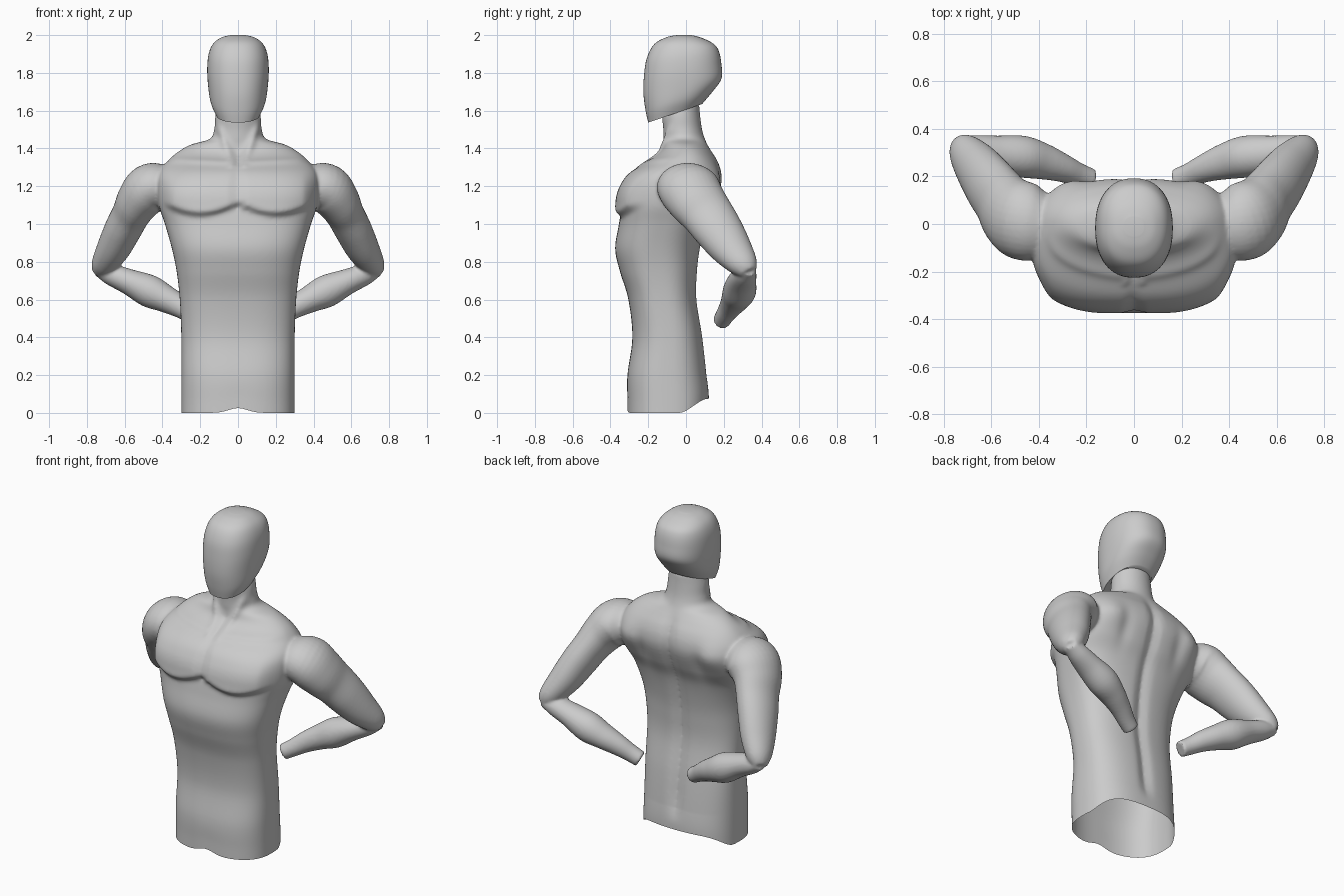
import bpy, bmesh
from math import cos, sin, pi, exp, copysign
from mathutils import Vector

if "Cube" in bpy.data.objects:
    bpy.data.objects.remove(bpy.data.objects["Cube"])


def spline(rows, steps):
    """Catmull-Rom interpolation of rows of numbers."""
    out = []
    for i in range(len(rows) - 1):
        p = [rows[max(0, min(len(rows) - 1, i + k))] for k in (-1, 0, 1, 2)]
        for j in range(steps):
            t = j / steps
            out.append([0.5 * (2*b + (c-a)*t + (2*a-5*b+4*c-d)*t*t + (3*b-a-3*c+d)*t**3)
                        for a, b, c, d in zip(*p)])
    out.append(list(rows[-1]))
    return out


def smooth(a, b, v):
    t = max(0.0, min(1.0, (v - a) / (b - a)))
    return t * t * (3 - 2 * t)


def gauss(v, w):
    return exp(-(v / w) ** 2)


def power(v, n):
    return copysign(abs(v) ** (2 / n), v)


def loft(bm, rings):
    """Skin closed rings of points and cap both ends."""
    vs = [[bm.verts.new(p) for p in r] for r in rings]
    n = len(vs[0])
    for a, b in zip(vs, vs[1:]):
        for i in range(n):
            bm.faces.new((a[i], a[(i+1) % n], b[(i+1) % n], b[i]))
    bm.faces.new(vs[0][::-1])
    bm.faces.new(vs[-1])


def make_object(name, bm):
    bmesh.ops.recalc_face_normals(bm, faces=bm.faces)
    me = bpy.data.meshes.new(name)
    bm.to_mesh(me)
    bm.free()
    ob = bpy.data.objects.new(name, me)
    bpy.context.collection.objects.link(ob)
    return ob


def limb(bm, rows, side):
    """Elliptical limb through (x, y, z, depth radius, other radius)."""
    rows = spline(rows, 5)
    pts = [Vector(r[:3]) for r in rows]
    rings = []
    for i, r in enumerate(rows):
        t = (pts[min(i+1, len(pts)-1)] - pts[max(i-1, 0)]).normalized()
        u = Vector((0, 1, 0))
        u = (u - t * u.dot(t)).normalized()
        v = t.cross(u)
        ring = [pts[i] + u * r[3] * cos(2*pi*k/32) + v * r[4] * sin(2*pi*k/32) for k in range(32)]
        rings.append([(p.x * side, p.y, p.z) for p in ring])
    part = bmesh.new()
    loft(part, rings)
    bmesh.ops.recalc_face_normals(part, faces=part.faces)
    me = bpy.data.meshes.new("tmp")
    part.to_mesh(me)
    part.free()
    bm.from_mesh(me)
    bpy.data.meshes.remove(me)


def muscles(x, z, front):
    """Depth offset of the torso skin: chest, collar, neck cords, spine, shoulder blades."""
    ax = abs(x)
    if front > 0:
        line = 1.11 - 0.055 * sin(pi * min(ax / 0.4, 1))
        d = -0.036 * smooth(line - .025, line + .015, z) * (1 - smooth(1.12, 1.32, z)) * (1 - smooth(.34, .42, ax))
        d += 0.012 * gauss(x, .025) * smooth(1.05, 1.15, z) * (1 - smooth(1.25, 1.35, z))
        d -= 0.014 * gauss(z - 1.325 - .05 * ax, .016) * smooth(.02, .07, ax)
        if z > 1.3:
            d -= 0.016 * gauss(ax - .03 - (z - 1.32) * .38, .02) * (1 - smooth(1.48, 1.56, z))
            d += 0.015 * gauss(x, .025) * gauss(z - 1.36, .05)
    else:
        d = -0.02 * gauss(x, .035) * smooth(.05, .3, z) * (1 - smooth(1.3, 1.45, z))
        d += 0.018 * gauss(ax - .29, .08) * gauss(z - 1.22, .09)
        d -= 0.012 * gauss(ax - .19, .04) * gauss(z - 1.15, .1)
    return d * min(1, abs(front) * 2)


# torso and neck sections: z, half width, front y, back y, squareness
torso = [
    (-.1, .30, -.31, .12, 2.6), (.05, .30, -.31, .12, 2.6), (.2, .30, -.31, .11, 2.6),
    (.4, .30, -.284, .088, 2.6), (.6, .308, -.305, .057, 2.6), (.75, .325, -.35, .06, 2.6),
    (.87, .35, -.375, .075, 2.6), (1.0, .387, -.355, .105, 2.7), (1.1, .42, -.34, .15, 2.9),
    (1.2, .43, -.328, .185, 2.9), (1.27, .42, -.295, .188, 2.6), (1.33, .375, -.205, .17, 2.4),
    (1.38, .32, -.14, .14, 2.2), (1.42, .25, -.122, .115, 2), (1.45, .15, -.12, .10, 2),
    (1.5, .126, -.12, .085, 2), (1.57, .12, -.125, .075, 2), (1.635, .11, -.11, .07, 2)]
bm = bmesh.new()
rings = []
for z, hw, yf, yb, n in spline(torso, 7):
    ring = []
    for k in range(128):
        c, s = cos(2*pi*k/128), sin(2*pi*k/128)
        x = hw * power(c, n)
        y = (yf + yb) / 2 + (yb - yf) / 2 * power(s, n)
        ring.append((x, y + muscles(x, z, -s), z))
    rings.append(ring)
loft(bm, rings)
bmesh.ops.recalc_face_normals(bm, faces=bm.faces)

# arms: shoulder to elbow, then elbow to wrist
upper_arm = [
    (.30, .0, 1.21, .09, .08), (.40, .0, 1.2, .15, .12), (.47, .015, 1.185, .165, .132),
    (.525, .055, 1.125, .155, .118), (.565, .11, 1.055, .14, .102), (.61, .17, .97, .13, .098),
    (.66, .24, .87, .11, .088), (.712, .305, .785, .078, .066), (.737, .332, .742, .045, .04)]
forearm = [
    (.745, .335, .755, .035, .03), (.68, .315, .735, .06, .055), (.58, .295, .695, .077, .068),
    (.47, .283, .645, .088, .086), (.38, .262, .602, .076, .072), (.30, .235, .56, .06, .06),
    (.235, .207, .518, .05, .05), (.18, .187, .485, .046, .046)]
for side in (1, -1):
    limb(bm, upper_arm, side)
    limb(bm, forearm, side)
body = make_object("body", bm)

# fuse torso and arms into one skin
m = body.modifiers.new("fuse", 'REMESH')
m.mode = 'VOXEL'
m.voxel_size = 0.009
m = body.modifiers.new("soften", 'SMOOTH')
m.factor = 0.5
m.iterations = 5
fused = bpy.data.meshes.new_from_object(body.evaluated_get(bpy.context.evaluated_depsgraph_get()))
body.modifiers.clear()
body.data = fused

# open, wavy lower hem
bm = bmesh.new()
bm.from_mesh(fused)
bmesh.ops.bisect_plane(bm, geom=bm.verts[:] + bm.edges[:] + bm.faces[:], plane_co=(0, 0, 0),
                       plane_no=(0, 0, 1), clear_inner=True)
for v in bm.verts:
    if v.co.z < .2 and v.co.y < .125:
        x, y = v.co.x, v.co.y
        hem = .075 * smooth(-.04, .12, y) + (.025 * gauss(x, .07) if y < -.1 else 0)
        v.co.z += hem * (1 - v.co.z / .2)
bm.to_mesh(fused)
bm.free()

# head sections: front y, front z, back y, back z, half width
skull = [
    (-.20, 1.537, .085, 1.635, .118), (-.214, 1.60, .14, 1.70, .145), (-.225, 1.69, .188, 1.77, .158),
    (-.222, 1.79, .187, 1.85, .163), (-.207, 1.88, .174, 1.915, .156), (-.168, 1.952, .147, 1.953, .133),
    (-.105, 1.988, .085, 1.985, .09), (-.05, 2.0, .03, 2.0, .04)]
under = [(-.12, 1.566, .06, 1.628, .08)]
bm = bmesh.new()
rings = []
for yf, zf, yb, zb, hw in under + spline(skull, 6):
    ring = []
    for k in range(64):
        c, s = cos(2*pi*k/64), sin(2*pi*k/64)
        t = (1 + power(s, 2.3)) / 2
        ring.append((hw * power(c, 2.3), yf + (yb - yf) * t, zf + (zb - zf) * t))
    rings.append(ring)
loft(bm, rings)
head = make_object("head", bm)

for ob in (body, head):
    bpy.ops.object.select_all(action='DESELECT')
    ob.select_set(True)
    bpy.context.view_layer.objects.active = ob
    bpy.ops.object.shade_smooth_by_angle(angle=0.7)
